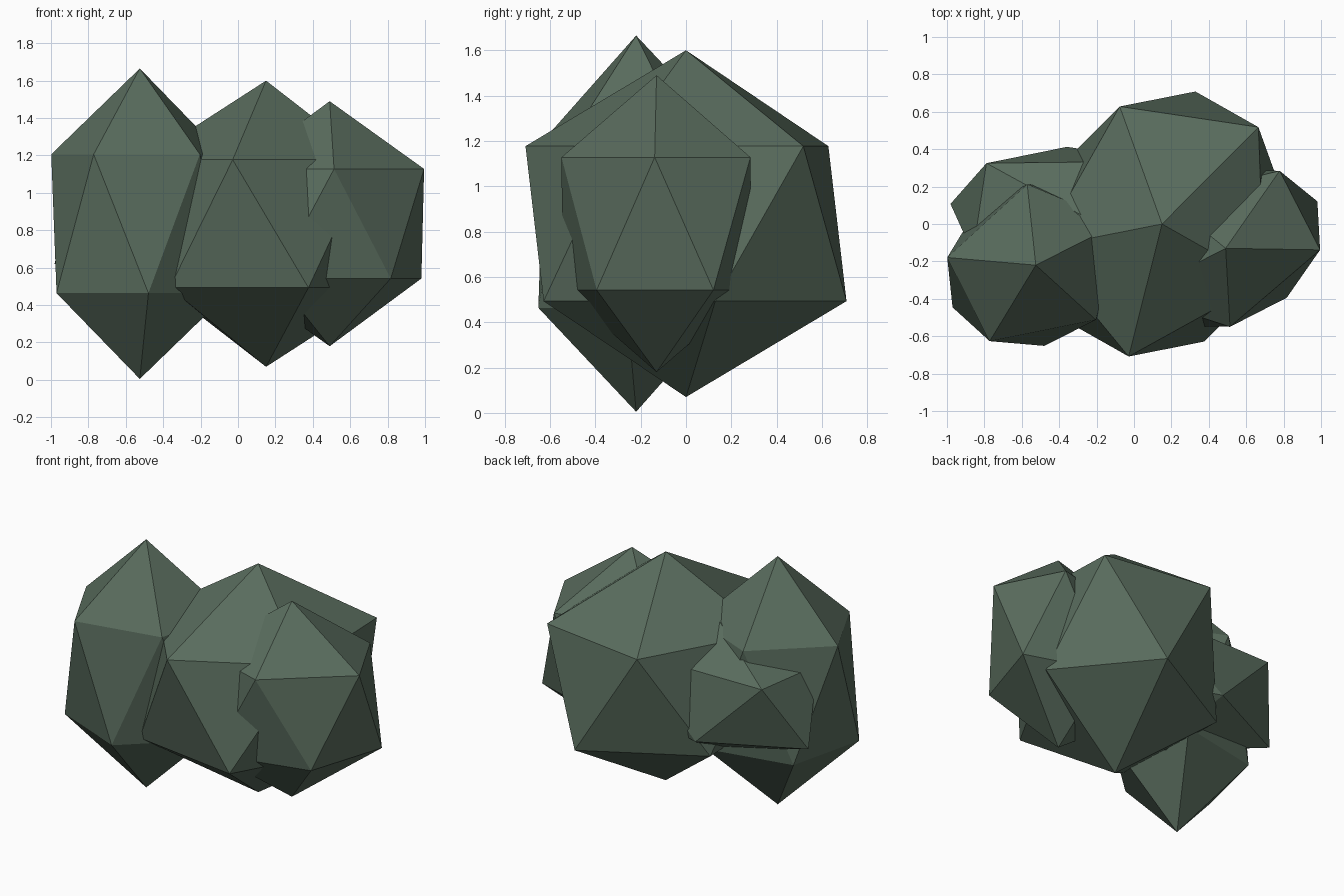
import bpy, math

if "Cube" in bpy.data.objects:
    bpy.data.objects.remove(bpy.data.objects["Cube"])

# One foliage colour
leaf = bpy.data.materials.new("dark_leaf_green")
leaf.diffuse_color = (0.1, 0.15, 0.11, 1)
leaf.use_nodes = True
leaf.node_tree.nodes["Principled BSDF"].inputs["Base Color"].default_value = leaf.diffuse_color


def clump(name, location, scale, turn):
    """Flat-shaded icosahedron, stretched and turned about z."""
    bpy.ops.mesh.primitive_ico_sphere_add(
        subdivisions=1, radius=1, location=location,
        rotation=(0, 0, math.radians(turn)))
    ob = bpy.context.object
    ob.name = name
    ob.scale = scale
    ob.data.materials.append(leaf)
    return ob


# Four overlapping leaf clumps make the bush
clump("middle_clump", (0.15, 0, 0.835), (0.70, 0.828, 0.765), -29.5)
clump("left_clump", (-0.525, -0.22, 0.835), (0.558, 0.477, 0.83), 26.9)
clump("right_clump", (0.49, -0.13, 0.835), (0.616, 0.4515, 0.655), 207.1)
clump("back_clump", (-0.165, -0.016, 0.835), (0.923, 0.464, 0.48), -8.6)
